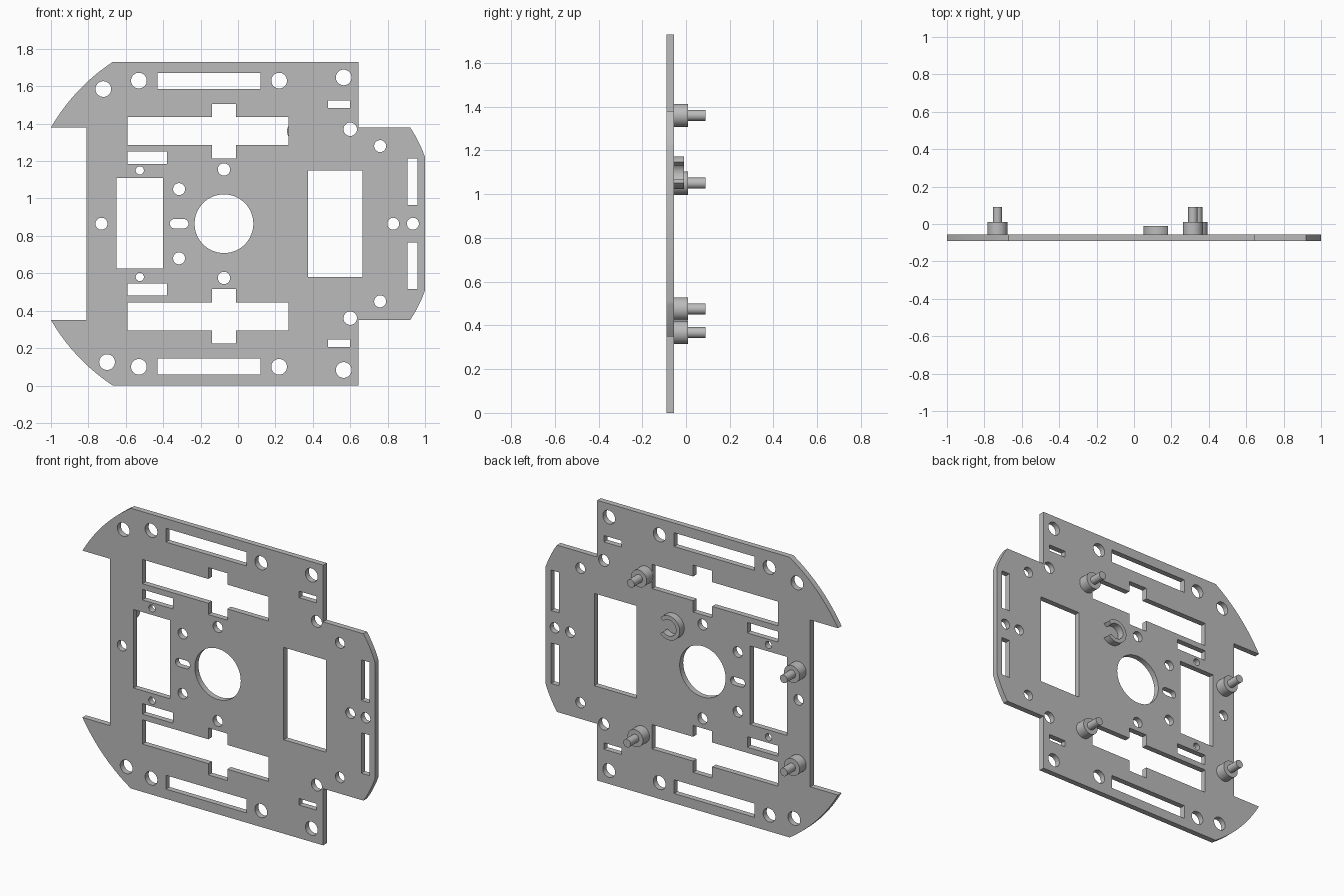
import bpy, bmesh
from math import sin, cos, pi, radians
from mathutils import Vector

if "Cube" in bpy.data.objects:
    bpy.data.objects.remove(bpy.data.objects["Cube"])

GREY = (0.5, 0.5, 0.5, 1)
mat = bpy.data.materials.new("plain grey")
mat.use_nodes = True
mat.diffuse_color = GREY
mat.node_tree.nodes["Principled BSDF"].inputs["Base Color"].default_value = GREY

HEIGHT = 1.73
MID = HEIGHT / 2
FRONT, BACK = -0.09, -0.055


def circle(x, z, r, n=40):
    return [(x + r * cos(2 * pi * i / n), z + r * sin(2 * pi * i / n)) for i in range(n)]


def rect(x0, x1, z0, z1):
    return [(x0, z0), (x1, z0), (x1, z1), (x0, z1)]


def slot(x, z, half, r, n=10):
    ends = []
    for side, start in ((1, -pi / 2), (-1, pi / 2)):
        for i in range(n + 1):
            a = start + pi * i / n
            ends.append((x + side * (half - r) + r * cos(a), z + r * sin(a)))
    return ends


def arc(p, q, bulge, n=10):
    """Points from p to q bowed to the left of travel."""
    p, q = Vector(p), Vector(q)
    side = Vector((p.y - q.y, q.x - p.x)).normalized()
    return [tuple(p.lerp(q, i / n) + side * 4 * bulge * (i / n) * (1 - i / n)) for i in range(n + 1)]


def flip(loop):
    """Mirror a loop about the middle height."""
    return [(x, HEIGHT - z) for x, z in reversed(loop)]


def extrude(name, loops, y0, y1):
    """Solid from x-z loops; inner loops become holes."""
    curve = bpy.data.curves.new(name, "CURVE")
    curve.dimensions, curve.fill_mode = "2D", "BOTH"
    curve.extrude = (y1 - y0) / 2
    for loop in loops:
        spline = curve.splines.new("POLY")
        spline.points.add(len(loop) - 1)
        for point, (x, z) in zip(spline.points, loop):
            point.co = (x, z, 0, 1)
        spline.use_cyclic_u = True
    temp = bpy.data.objects.new(name + " profile", curve)
    bpy.context.collection.objects.link(temp)
    dg = bpy.context.evaluated_depsgraph_get()
    mesh = bpy.data.meshes.new_from_object(temp.evaluated_get(dg))
    bpy.data.objects.remove(temp)
    bpy.data.curves.remove(curve)

    # Stand the profile up and weld its caps to its walls
    bm = bmesh.new()
    bm.from_mesh(mesh)
    for v in bm.verts:
        v.co = (v.co.x, (y0 + y1) / 2 - v.co.z, v.co.y)
    bmesh.ops.remove_doubles(bm, verts=bm.verts, dist=0.0001)
    bmesh.ops.recalc_face_normals(bm, faces=bm.faces)
    bm.to_mesh(mesh)
    bm.free()
    mesh.materials.clear()
    mesh.materials.append(mat)
    obj = bpy.data.objects.new(name, mesh)
    bpy.context.collection.objects.link(obj)
    bpy.ops.object.select_all(action="DESELECT")
    obj.select_set(True)
    bpy.context.view_layer.objects.active = obj
    bpy.ops.object.shade_smooth_by_angle(angle=radians(30))
    return obj


# Plate outline: upper half, then its mirror
upper = [(-0.81, 1.38)] + arc((-1, 1.38), (-0.67, HEIGHT), 0.028)
upper += [(0.645, HEIGHT), (0.645, 1.38)] + arc((0.92, 1.38), (1, 1.22), 0.006)
outline = upper + flip(upper)

# Openings that repeat above and below the middle
paired = [
    rect(-0.43, 0.12, 1.585, 1.67),
    rect(-0.59, -0.38, 1.185, 1.25),
    rect(0.905, 0.96, 0.965, 1.215),
    rect(0.48, 0.6, 1.485, 1.525),
    # Cross-shaped motor opening
    [(-0.59, 1.285), (-0.14, 1.285), (-0.14, 1.215), (-0.01, 1.215), (-0.01, 1.285), (0.27, 1.285),
     (0.27, 1.435), (-0.01, 1.435), (-0.01, 1.505), (-0.14, 1.505), (-0.14, 1.435), (-0.59, 1.435)],
]
for x, z, r in ((-0.53, 1.63, 0.042), (0.22, 1.63, 0.042), (0.565, 1.647, 0.042),
                (0.6, 1.37, 0.036), (0.76, 1.28, 0.032), (-0.525, 1.15, 0.022),
                (-0.315, 1.05, 0.032), (-0.075, 1.155, 0.033)):
    paired.append(circle(x, z, r))

# Openings that occur once
single = [
    circle(-0.075, MID, 0.157, 64),
    circle(-0.72, 1.585, 0.042), circle(-0.70, 0.125, 0.042),
    slot(-0.315, MID, 0.05, 0.025),
    rect(-0.65, -0.40, 0.625, 1.11),
    rect(0.375, 0.665, 0.58, 1.15),
]
single += [circle(x, MID, 0.032) for x in (-0.73, 0.83, 0.935)]

extrude("chassis_plate", [outline] + paired + [flip(h) for h in paired] + single, FRONT, BACK)

# Stepped standoffs on the back
for name, x, z in (("upper_inner", 0.315, 1.36), ("lower_inner", 0.34, 0.367),
                   ("upper_outer", -0.73, 1.05), ("lower_outer", -0.73, 0.475)):
    extrude(name + "_standoff", [circle(x, z, 0.053)], BACK, 0.01)
    extrude(name + "_pin", [circle(x, z, 0.025)], 0.01, 0.09)

# Open clip ring on the back, with its gap toward the model's left
angles = [radians(40 + 280 * i / 32) for i in range(33)]
ring = [(0.125 + r * cos(a), 1.098 + r * sin(a))
        for r, sweep in ((0.075, angles), (0.05, angles[::-1])) for a in sweep]
extrude("clip_ring", [ring], BACK, -0.01)
